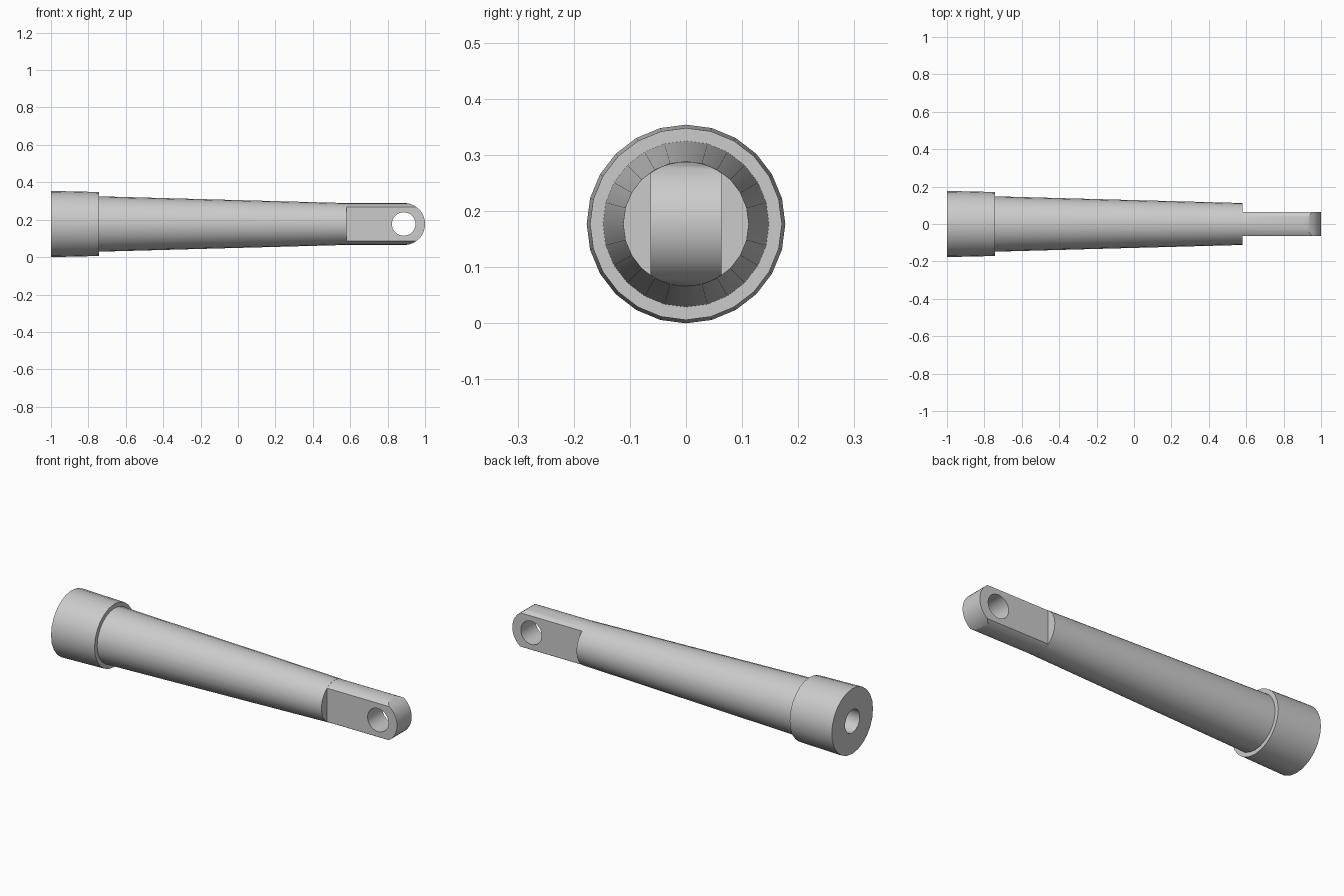
import bpy, bmesh, math

if "Cube" in bpy.data.objects:
    bpy.data.objects.remove(bpy.data.objects["Cube"])

ZC = 0.177  # height of the long axis


def make_object(name, bm):
    bmesh.ops.remove_doubles(bm, verts=bm.verts, dist=1e-6)
    bmesh.ops.recalc_face_normals(bm, faces=bm.faces)
    mesh = bpy.data.meshes.new(name)
    bm.to_mesh(mesh)
    bm.free()
    obj = bpy.data.objects.new(name, mesh)
    bpy.context.collection.objects.link(obj)
    return obj


def lathe(name, profile, sides):
    """Turn (x, radius) points around the long axis."""
    bm = bmesh.new()
    verts = [bm.verts.new((x, 0, ZC + r)) for x, r in profile]
    edges = [bm.edges.new(pair) for pair in zip(verts, verts[1:])]
    bmesh.ops.spin(bm, geom=verts + edges, cent=(0, 0, ZC), axis=(1, 0, 0),
                   angle=math.tau, steps=sides)
    return make_object(name, bm)


def prism(name, outline, half_depth):
    """Extrude an (x, z) outline along y."""
    bm = bmesh.new()
    face = bm.faces.new([bm.verts.new((x, -half_depth, z)) for x, z in outline])
    new = bmesh.ops.extrude_face_region(bm, geom=[face])["geom"]
    bmesh.ops.translate(bm, vec=(0, 2 * half_depth, 0),
                        verts=[v for v in new if isinstance(v, bmesh.types.BMVert)])
    return make_object(name, bm)


def arc(cx, r, start, end, n):
    return [(cx + r * math.cos(start + (end - start) * i / n),
             ZC + r * math.sin(start + (end - start) * i / n)) for i in range(n + 1)]


def select(obj):
    bpy.ops.object.select_all(action='DESELECT')
    obj.select_set(True)
    bpy.context.view_layer.objects.active = obj


def boolean(obj, cutter, operation):
    cutter.hide_render = True
    mod = obj.modifiers.new("cut", 'BOOLEAN')
    mod.object, mod.operation, mod.solver = cutter, operation, 'EXACT'
    select(obj)
    bpy.ops.object.modifier_apply(modifier=mod.name)
    bpy.data.objects.remove(cutter)


# Collar and tapered shaft with a blind bore in the wide end
body = lathe("tapered_shaft", [
    (-0.5, 0), (-0.5, 0.063), (-1, 0.063), (-1, 0.177), (-0.743, 0.171),
    (-0.743, 0.148), (0.58, 0.112), (0.58, 0)], 24)

# Flattened round-ended tongue with a cross hole
tongue = lathe("tongue", [(0.57, 0), (0.57, 0.111), (1.05, 0.111), (1.05, 0)], 48)
plate = [(0.5, ZC - 0.112)] + arc(0.888, 0.112, -math.pi / 2, math.pi / 2, 24) + [(0.5, ZC + 0.112)]
boolean(tongue, prism("plate_helper", plate, 0.063), 'INTERSECT')
hole = arc(0.886, 0.063, 0, math.tau, 32)[:-1]
boolean(tongue, prism("hole_helper", hole, 0.2), 'DIFFERENCE')

# Smooth round surfaces, crisp edges
for obj in (body, tongue):
    select(obj)
    bpy.ops.object.shade_smooth_by_angle(angle=math.radians(30))
